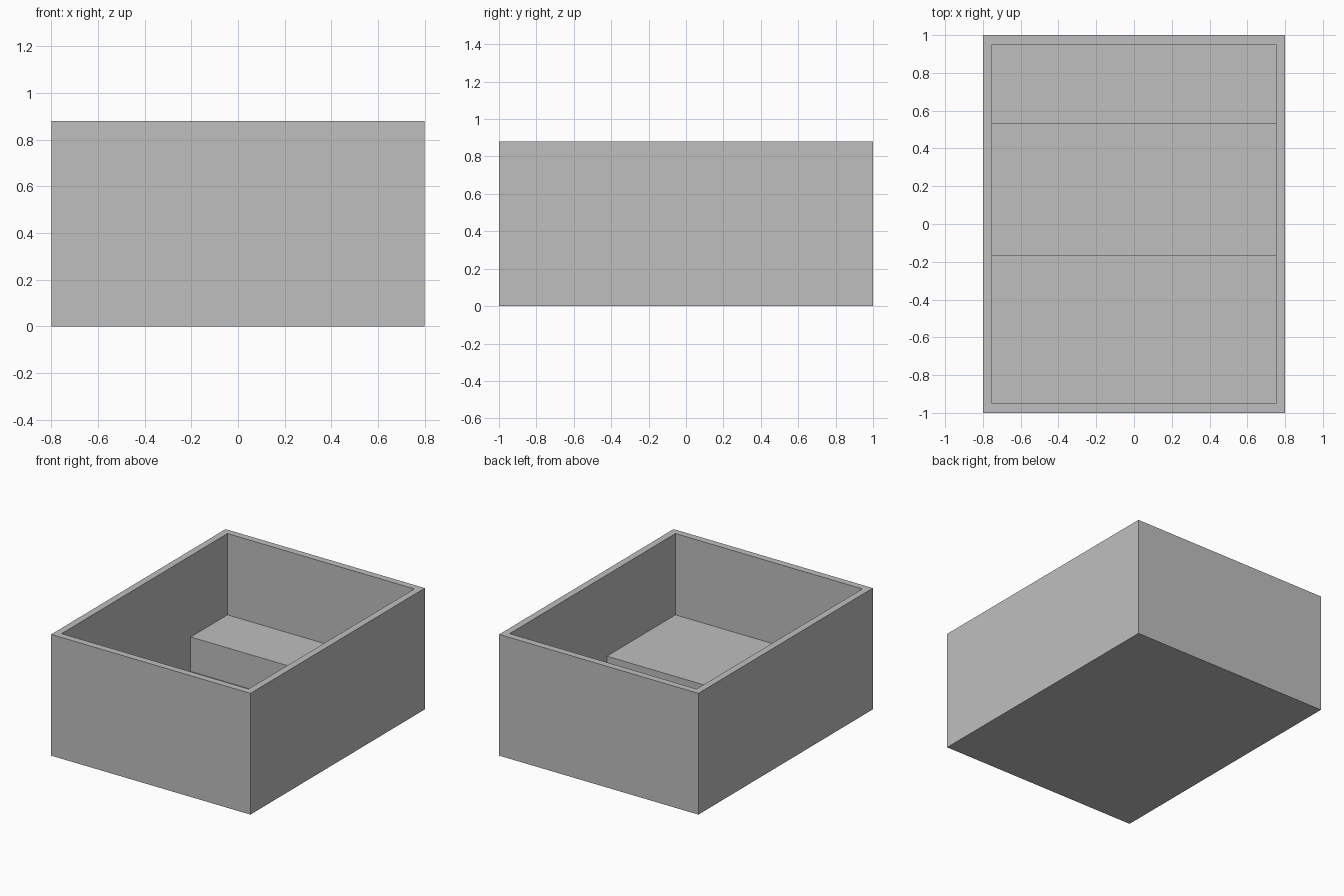
import bpy, bmesh, math
from mathutils import Vector, Matrix

cube = bpy.data.objects.get("Cube")
if cube:
    bpy.data.objects.remove(cube, do_unlink=True)

WIDTH, LENGTH, HEIGHT = 1.6, 2.0, 0.88
WALL = 0.07
LEDGE_Z, FLOOR_Z = 0.29, 0.04
TRENCH_FRONT, TRENCH_BACK = -0.165, 0.53

grey = bpy.data.materials.new("plain grey")
grey.use_nodes = True
colour = (0.52, 0.52, 0.52, 1)
grey.diffuse_color = colour
grey.node_tree.nodes["Principled BSDF"].inputs["Base Color"].default_value = colour


def sink(bm, face, depth):
    """Push a face straight down, leaving walls around it."""
    new = bmesh.ops.extrude_face_region(bm, geom=[face])["geom"]
    bmesh.ops.translate(bm, vec=(0, 0, -depth),
                        verts=[v for v in new if isinstance(v, bmesh.types.BMVert)])
    if face.is_valid:
        bmesh.ops.delete(bm, geom=[face], context='FACES_ONLY')
    return next(f for f in new if isinstance(f, bmesh.types.BMFace))


# Outer block
bm = bmesh.new()
bmesh.ops.create_cube(bm, size=1, matrix=Matrix.Translation((0, 0, HEIGHT / 2))
                      @ Matrix.Diagonal((WIDTH, LENGTH, HEIGHT, 1)))

# Rim and open cavity down to the ledges
top = max(bm.faces, key=lambda f: f.calc_center_median().z)
bmesh.ops.inset_region(bm, faces=[top], thickness=WALL)
ledge = sink(bm, top, HEIGHT - LEDGE_Z)

# Trench across the full width between the two ledges
for y in (TRENCH_FRONT, TRENCH_BACK):
    level = [f for f in bm.faces if abs(f.calc_center_median().z - LEDGE_Z) < 1e-4]
    edges = {e for f in level for e in f.edges}
    verts = {v for f in level for v in f.verts}
    bmesh.ops.bisect_plane(bm, geom=level + list(edges) + list(verts),
                           plane_co=Vector((0, y, 0)), plane_no=Vector((0, 1, 0)))
middle = next(f for f in bm.faces
              if abs(f.calc_center_median().z - LEDGE_Z) < 1e-4
              and TRENCH_FRONT < f.calc_center_median().y < TRENCH_BACK)
sink(bm, middle, LEDGE_Z - FLOOR_Z)

# Merge flush wall faces so the sides are clean
bmesh.ops.dissolve_limit(bm, angle_limit=math.radians(1),
                         verts=bm.verts[:], edges=bm.edges[:])
bmesh.ops.recalc_face_normals(bm, faces=bm.faces[:])

mesh = bpy.data.meshes.new("stepped_box")
bm.to_mesh(mesh)
bm.free()
mesh.materials.append(grey)
box = bpy.data.objects.new("stepped_box", mesh)
bpy.context.collection.objects.link(box)
